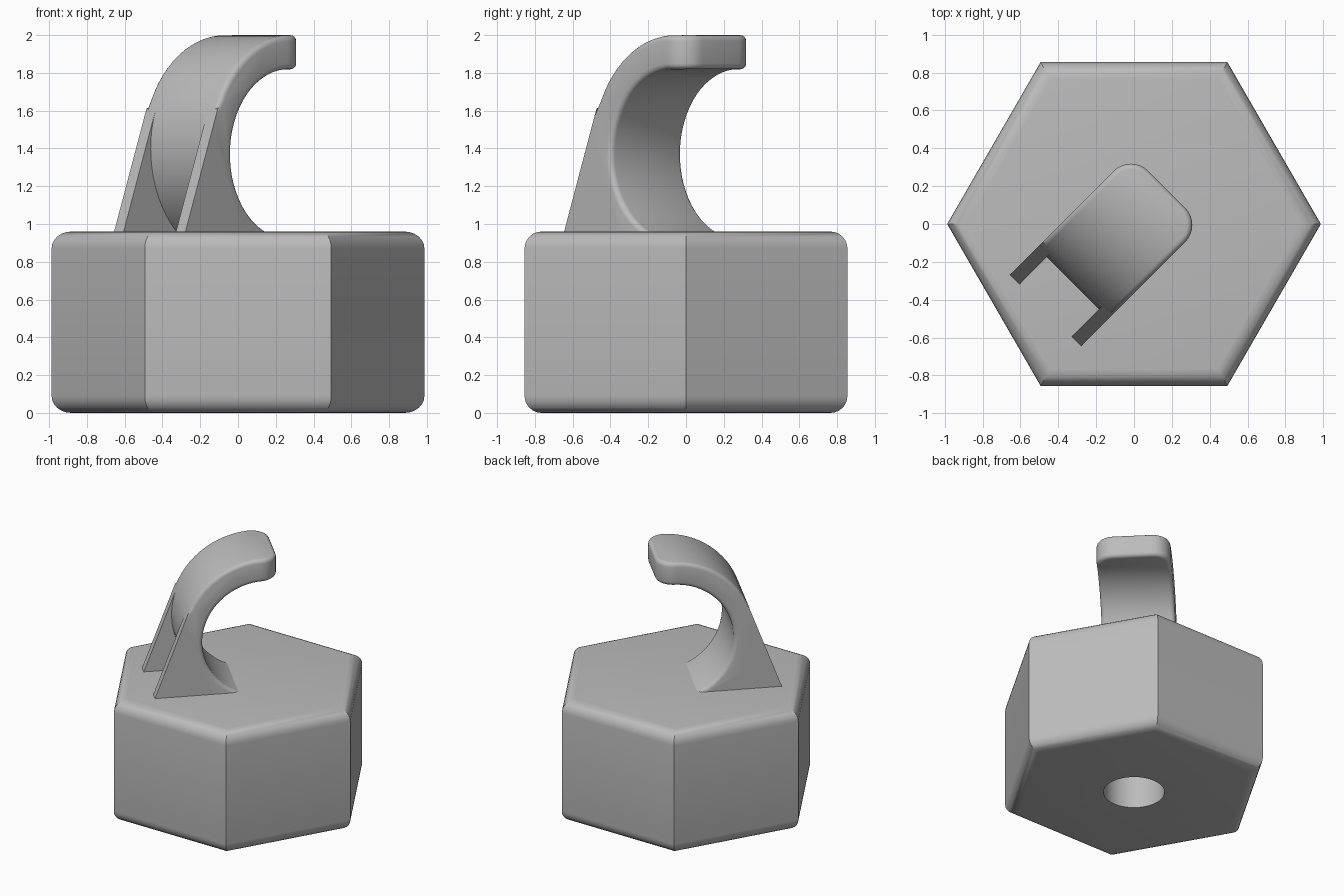
import bpy, bmesh, math

if "Cube" in bpy.data.objects:
    bpy.data.objects.remove(bpy.data.objects["Cube"])

grey = bpy.data.materials.new("plain_grey")
grey.diffuse_color = (0.5, 0.5, 0.5, 1)
grey.use_nodes = True
grey.node_tree.nodes["Principled BSDF"].inputs["Base Color"].default_value = grey.diffuse_color


def arc(cx, cz, r, a0, a1, n):
    """Points on a circle between two angles in degrees."""
    angles = [math.radians(a0 + (a1 - a0) * i / n) for i in range(n + 1)]
    return [(cx + r * math.cos(a), cz + r * math.sin(a)) for a in angles]


def prism(points, y0, y1):
    """Extrude an x-z outline from y0 to y1."""
    bm = bmesh.new()
    face = bm.faces.new([bm.verts.new((x, y0, z)) for x, z in points])
    ext = bmesh.ops.extrude_face_region(bm, geom=[face])["geom"]
    verts = [v for v in ext if isinstance(v, bmesh.types.BMVert)]
    bmesh.ops.translate(bm, verts=verts, vec=(0, y1 - y0, 0))
    bmesh.ops.recalc_face_normals(bm, faces=bm.faces[:])
    return bm


def make_object(name, bm, turn=0):
    mesh = bpy.data.meshes.new(name)
    bm.to_mesh(mesh)
    bm.free()
    mesh.materials.append(grey)
    obj = bpy.data.objects.new(name, mesh)
    obj.rotation_euler.z = math.radians(turn)
    bpy.context.collection.objects.link(obj)
    return obj


def activate(obj):
    bpy.ops.object.select_all(action='DESELECT')
    obj.select_set(True)
    bpy.context.view_layer.objects.active = obj


def smooth(obj):
    activate(obj)
    bpy.ops.object.shade_smooth_by_angle(angle=math.radians(30))


# Hexagonal base with rounded top and bottom rims
HEIGHT, RADIUS = 0.96, 0.987
bm = bmesh.new()
ring = [bm.verts.new((RADIUS * math.cos(math.radians(60 * i)),
                      RADIUS * math.sin(math.radians(60 * i)), 0)) for i in range(6)]
bottom = bm.faces.new(ring)
ext = bmesh.ops.extrude_face_region(bm, geom=[bottom])["geom"]
bmesh.ops.translate(bm, verts=[v for v in ext if isinstance(v, bmesh.types.BMVert)],
                    vec=(0, 0, HEIGHT))
bmesh.ops.recalc_face_normals(bm, faces=bm.faces[:])
rims = [e for e in bm.edges if abs(e.verts[0].co.z - e.verts[1].co.z) < 0.01]
bmesh.ops.bevel(bm, geom=rims, offset=0.09, segments=6, profile=0.5, affect='EDGES')
base = make_object("hex_base", bm)

# Blind bore in the underside
DEPTH = 0.7
bm = bmesh.new()
bmesh.ops.create_cone(bm, cap_ends=True, segments=48, radius1=0.22, radius2=0.22, depth=2 * DEPTH)
cutter = make_object("bore_cutter", bm)
cutter.hide_render = True
cut = base.modifiers.new("bore", 'BOOLEAN')
cut.operation, cut.solver, cut.object = 'DIFFERENCE', 'EXACT', cutter
activate(base)
bpy.ops.object.modifier_apply(modifier=cut.name)
bpy.data.objects.remove(cutter)
smooth(base)

# Curved hook: inner and outer arcs joined by a short flat tip
HALF, MID, TIP = 0.267, 0.0075, 0.252
OUT_X, OUT_Z, OUT_R = 0.15, 1.4, 0.6
inner = arc(0.147, 1.37, 0.45, 258, 95, 28)
outer = arc(OUT_X, OUT_Z, OUT_R, 94, 236, 28)
bm = prism(inner + [(TIP, 1.82), (TIP, 2.0)] + outer, MID - HALF, MID + HALF)

# Round the tip corners in plan
corners = [e for e in bm.edges
           if all(abs(v.co.x - TIP) < 1e-4 for v in e.verts)
           and abs(e.verts[0].co.z - e.verts[1].co.z) > 0.1]
bmesh.ops.bevel(bm, geom=corners, offset=0.13, segments=8, profile=0.5,
                affect='EDGES', clamp_overlap=False)


# Soften the hook edges, except where the side gussets continue them
def softened(e):
    mid = (e.verts[0].co + e.verts[1].co) / 2
    if mid.z < 0.93 or e.calc_face_angle(0) < math.radians(60):
        return False
    far = math.hypot(mid.x - OUT_X, mid.z - OUT_Z) > 0.55
    return not (far and mid.z < 1.63)


bmesh.ops.bevel(bm, geom=[e for e in bm.edges if softened(e)], offset=0.03,
                segments=4, profile=0.5, affect='EDGES')
smooth(make_object("hook", bm, 45))

# Two thin gussets, tangent to the back of the hook
profile = [(-0.664, 0.93), (-0.411, 1.61)] + arc(OUT_X, OUT_Z, OUT_R - 0.005, 159, 234, 20)
for side, name in ((-1, "right_gusset"), (1, "left_gusset")):
    edge = MID + side * HALF
    plate = prism(profile, min(edge, edge - side * 0.071), max(edge, edge - side * 0.071))
    smooth(make_object(name, plate, 45))
